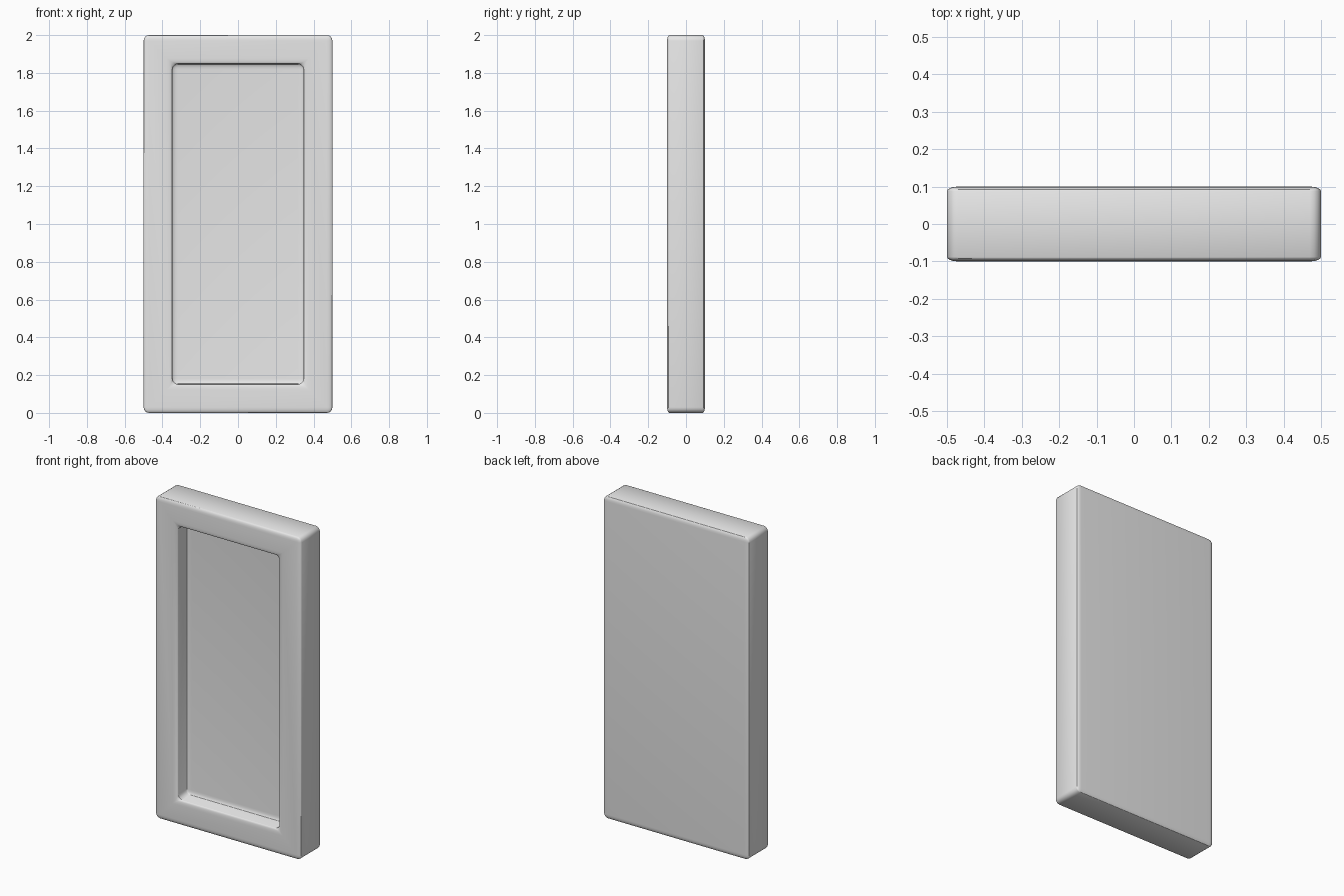
import bpy
import bmesh
import math
from mathutils import Matrix

old = bpy.data.objects.get("Cube")
if old:
    bpy.data.objects.remove(old, do_unlink=True)

WIDTH, DEPTH, HEIGHT = 1.0, 0.2, 2.0
BORDER, RECESS, ROUND = 0.215, 0.1, 0.03
FLATTEN = 0.4  # edge rounding is shallower front to back

# Plain grey finish
grey = bpy.data.materials.new("plain_grey")
grey.use_nodes = True
colour = (0.8, 0.8, 0.8, 1)
grey.diffuse_color = colour
grey.node_tree.nodes["Principled BSDF"].inputs["Base Color"].default_value = colour

# Slab, stretched in depth while its edges are rounded
bm = bmesh.new()
bmesh.ops.create_cube(bm, size=1)
bmesh.ops.scale(bm, vec=(WIDTH, DEPTH / FLATTEN, HEIGHT), verts=bm.verts)
bmesh.ops.translate(bm, vec=(0, 0, HEIGHT / 2), verts=bm.verts)

# Recessed front panel
bm.faces.ensure_lookup_table()
front = min(bm.faces, key=lambda f: f.calc_center_median().y)
bmesh.ops.inset_region(bm, faces=[front], thickness=BORDER)
panel = bmesh.ops.extrude_discrete_faces(bm, faces=[front])["faces"][0]
bmesh.ops.translate(bm, vec=(0, RECESS / FLATTEN, 0), verts=panel.verts)

# Round every sharp edge, then return to true depth
bm.normal_update()
sharp = [e for e in bm.edges if e.calc_face_angle(0) > math.radians(30)]
bmesh.ops.bevel(bm, geom=sharp, offset=ROUND, offset_type='OFFSET',
                segments=4, profile=0.5, affect='EDGES', clamp_overlap=True)
bm.transform(Matrix.Diagonal((1, FLATTEN, 1, 1)))
bmesh.ops.recalc_face_normals(bm, faces=bm.faces)

mesh = bpy.data.meshes.new("recessed_panel")
bm.to_mesh(mesh)
bm.free()
mesh.materials.append(grey)
slab = bpy.data.objects.new("recessed_panel", mesh)
bpy.context.collection.objects.link(slab)

# Smooth shading on the rounded edges
bpy.ops.object.select_all(action='DESELECT')
slab.select_set(True)
bpy.context.view_layer.objects.active = slab
bpy.ops.object.shade_smooth_by_angle(angle=math.radians(30))
